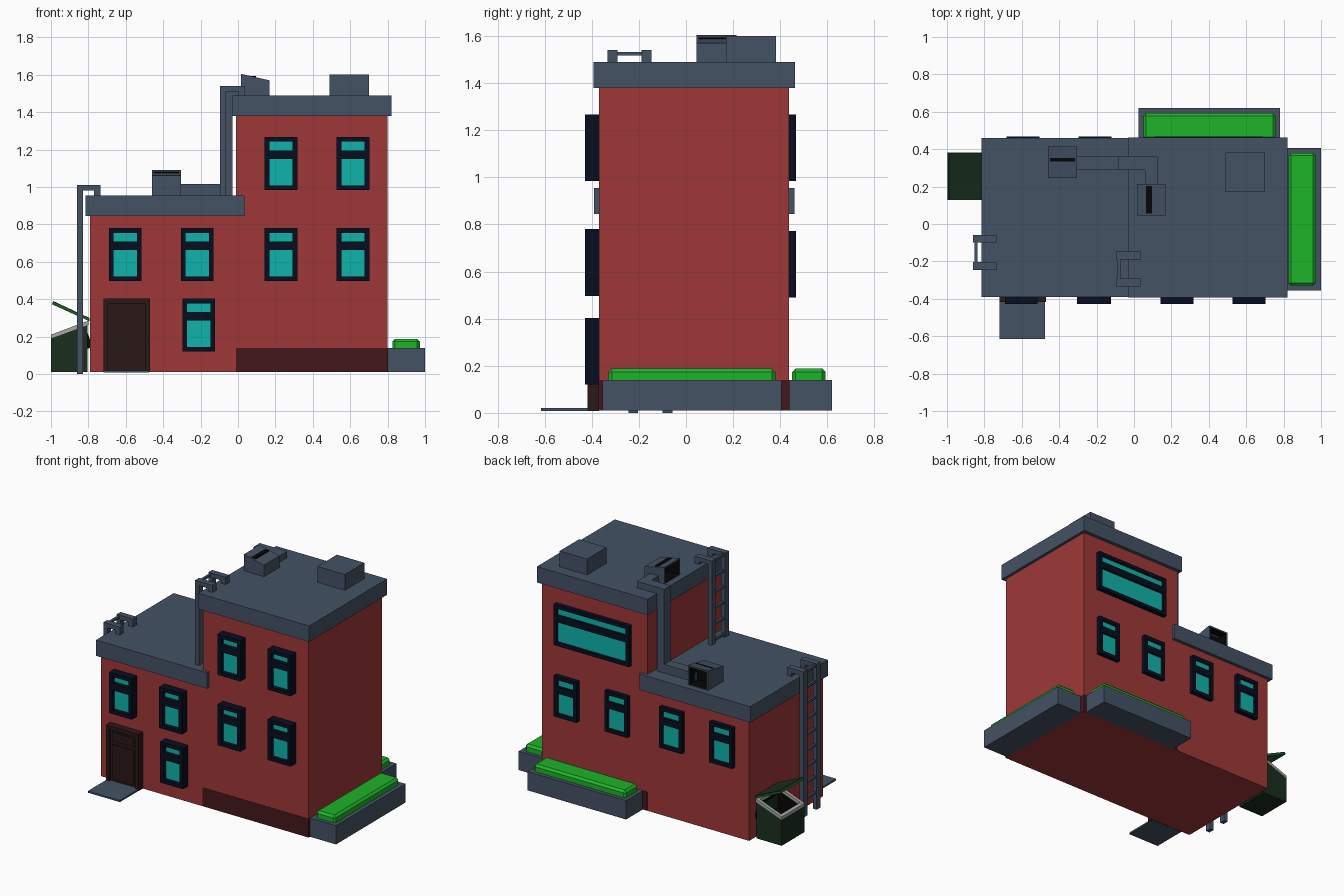
import bpy, bmesh
from mathutils import Vector

if "Cube" in bpy.data.objects:
    bpy.data.objects.remove(bpy.data.objects["Cube"])


def mat(name, r, g, b):
    m = bpy.data.materials.new(name)
    m.diffuse_color = [(c / 255) ** 2.2 for c in (r, g, b)] + [1]
    m.use_nodes = True
    m.node_tree.nodes["Principled BSDF"].inputs["Base Color"].default_value = m.diffuse_color
    return m


RED = mat("brick_red", 157, 58, 58)
MAROON = mat("maroon", 70, 29, 32)
SLATE = mat("slate", 70, 83, 100)
BLACK = mat("frame_black", 14, 21, 36)
TEAL = mat("glass_teal", 22, 178, 168)
BROWN = mat("door_brown", 46, 31, 29)
GREEN = mat("hedge_green", 35, 178, 45)
BIN = mat("bin_green", 32, 50, 35)
LID = mat("lid_green", 36, 92, 42)
RIM = mat("rim_grey", 165, 165, 165)
DARK = mat("opening_dark", 14, 14, 14)


def prism(bm, pts, axis, a, b):
    """Extrude a profile: (x, z) points along y, or (y, z) points along x."""
    put = (lambda p, t: (p[0], t, p[1])) if axis == 'y' else (lambda p, t: (t, p[0], p[1]))
    lo = [bm.verts.new(put(p, a)) for p in pts]
    hi = [bm.verts.new(put(p, b)) for p in pts]
    bm.faces.new(lo)
    bm.faces.new(hi[::-1])
    n = len(pts)
    for i in range(n):
        j = (i + 1) % n
        bm.faces.new((lo[j], lo[i], hi[i], hi[j]))


def build(name, m, prisms, hollow=None, rim=0.015, depth=0.08):
    """Object from prisms; hollow = direction of the face to open up."""
    bm = bmesh.new()
    for p in prisms:
        prism(bm, *p)
    bmesh.ops.recalc_face_normals(bm, faces=bm.faces)
    if hollow:
        bm.normal_update()
        f = max(bm.faces, key=lambda f: f.normal.dot(Vector(hollow)))
        bmesh.ops.inset_region(bm, faces=[f], thickness=rim)
        f.material_index = 1
        for g in bmesh.ops.inset_region(bm, faces=[f], thickness=0.001, depth=-depth)["faces"]:
            g.material_index = 1
    me = bpy.data.meshes.new(name)
    bm.to_mesh(me)
    bm.free()
    me.materials.append(m)
    me.materials.append(DARK)
    ob = bpy.data.objects.new(name, me)
    bpy.context.collection.objects.link(ob)
    return ob


def box(x0, x1, y0, y1, z0, z1):
    return ([(x0, z0), (x1, z0), (x1, z1), (x0, z1)], 'y', y0, y1)


# Walls, dark plinth and roofs
build("walls", RED, [([(-.79, .01), (.80, .01), (.80, 1.40), (-.01, 1.40), (-.01, .90), (-.79, .90)],
                      'y', -.37, .437)])
build("plinth", MAROON, [box(-.01, .802, -.372, .439, .012, .14)])
build("lower_roof", SLATE, [box(-.815, .035, -.39, .46, .845, .955)])
build("tower_roof", SLATE, [box(-.03, .82, -.392, .462, 1.38, 1.49)])


# Windows: frame bars with recessed glass, s = -1 front, 1 back
def window(name, cx, z0, s=-1, w=.175, h=.283):
    wall, out, glass = (-.365, -.428, -.40) if s < 0 else (.43, .468, .452)
    x0, x1, z1 = cx - w / 2, cx + w / 2, z0 + h
    ya, yb = sorted((wall, out))
    t = .025
    build(name + "_frame", BLACK, [
        box(x0, x0 + t, ya, yb, z0, z1), box(x1 - t, x1, ya, yb, z0, z1),
        box(x0 + t, x1 - t, ya, yb, z0, z0 + t), box(x0 + t, x1 - t, ya, yb, z1 - t, z1),
        box(x0 + t, x1 - t, ya, yb, z0 + .165, z0 + .212)])
    ga, gb = sorted((wall, glass))
    build(name + "_glass", TEAL, [box(x0 + t, x1 - t, ga, gb, z0 + t, z1 - t)])


front = [(-.603, .497), (-.218, .497), (.23, .497), (.615, .497),
         (.23, .984), (.615, .984), (-.21, .12)]
for i, (x, z) in enumerate(front):
    window(f"front_window_{i}", x, z)
for i, x in enumerate((-.593, -.208, .21, .60)):
    window(f"back_window_{i}", x, .49, 1)
window("back_wide_window", .40, .984, 1, .58)

# Door with raised frame and panels, and the step
build("door", BROWN, [box(-.70, -.49, -.402, -.365, .01, .38),
                      box(-.72, -.695, -.418, -.365, .01, .403), box(-.495, -.47, -.418, -.365, .01, .403),
                      box(-.695, -.495, -.418, -.365, .378, .403),
                      box(-.68, -.515, -.41, -.39, .035, .275), box(-.68, -.515, -.41, -.39, .30, .36)])
build("door_step", SLATE, [box(-.72, -.475, -.615, -.37, .008, .02)])

# Planters with bevelled hedges
for name, (x0, x1, y0, y1), (a, b, c, d) in (
        ("side", (.80, 1.0, -.355, .405), (.825, .973, -.33, .38)),
        ("back", (.025, .78, .437, .62), (.05, .757, .45, .593))):
    build(name + "_planter", SLATE, [box(x0, x1, y0, y1, .01, .14)])
    hedge = build(name + "_hedge", GREEN, [box(a, b, c, d, .11, .188)])
    bev = hedge.modifiers.new("bevel", 'BEVEL')
    bev.width, bev.segments = .015, 1


# Ladders hooked over the roof edges
def ladder(name, x0, x1, y0, y1, z0, roof, top, rungs):
    t = .03
    hook = [(x0, z0), (x0 + t, z0), (x0 + t, top - t), (x1 - t - .005, top - t),
            (x1 - t - .005, roof), (x1, roof), (x1, top), (x0, top)]
    parts = [(hook, 'y', y0, y0 + .042), (hook, 'y', y1 - .042, y1)]
    for i in range(rungs):
        z = top - .022 - i * .11
        parts.append(box(x0 + .006, x0 + .022, y0 + .04, y1 - .04, z, z + .015))
    build(name, SLATE, parts)


ladder("lower_ladder", -.86, -.735, -.245, -.058, 0, .95, 1.01, 9)
ladder("tower_ladder", -.095, .037, -.333, -.147, .95, 1.485, 1.54, 6)

# Roof ventilation: duct climbing the tower between two hooded outlets, plus a box
build("duct", SLATE, [
    ([(-.32, .95), (-.03, .95), (-.03, 1.485), (.125, 1.485), (.125, 1.535), (-.085, 1.535),
      (-.085, 1.015), (-.32, 1.015)], 'y', .29, .36),
    box(.06, .125, .20, .29, 1.485, 1.535)])
build("lower_vent_hood", SLATE, [([(.245, .95), (.415, .95), (.415, 1.09), (.245, 1.06)],
                                  'x', -.46, -.305)], hollow=(0, 1, 0))
build("tower_vent_hood", SLATE, [([(.015, 1.485), (.168, 1.485), (.168, 1.57), (.015, 1.605)],
                                  'y', .045, .215)], hollow=(-1, 0, 0))
build("roof_box", SLATE, [box(.49, .70, .17, .383, 1.485, 1.60)])

# Waste bin with slanted rim and half-open lid
build("bin", BIN, [([(-1, .01), (-.805, .01), (-.805, .263), (-1, .19)], 'y', .13, .38)],
      hollow=(-.3, 0, 1), rim=.02, depth=.12)
rim_side = [(-1, .19), (-.80, .263), (-.80, .285), (-1, .21)]
build("bin_rim", RIM, [(rim_side, 'y', .128, .15), (rim_side, 'y', .36, .382),
                       ([(-1, .19), (-.98, .197), (-.98, .217), (-1, .21)], 'y', .15, .36),
                       ([(-.82, .256), (-.80, .263), (-.80, .285), (-.82, .278)], 'y', .15, .36)])
build("bin_lid", LID, [([(-.995, .373), (-.795, .282), (-.795, .296), (-.99, .386)], 'y', .13, .38)])
build("bin_lid_cover", BIN, [([(-.99, .386), (-.795, .296), (-.795, .30), (-.988, .39)], 'y', .132, .378)])
